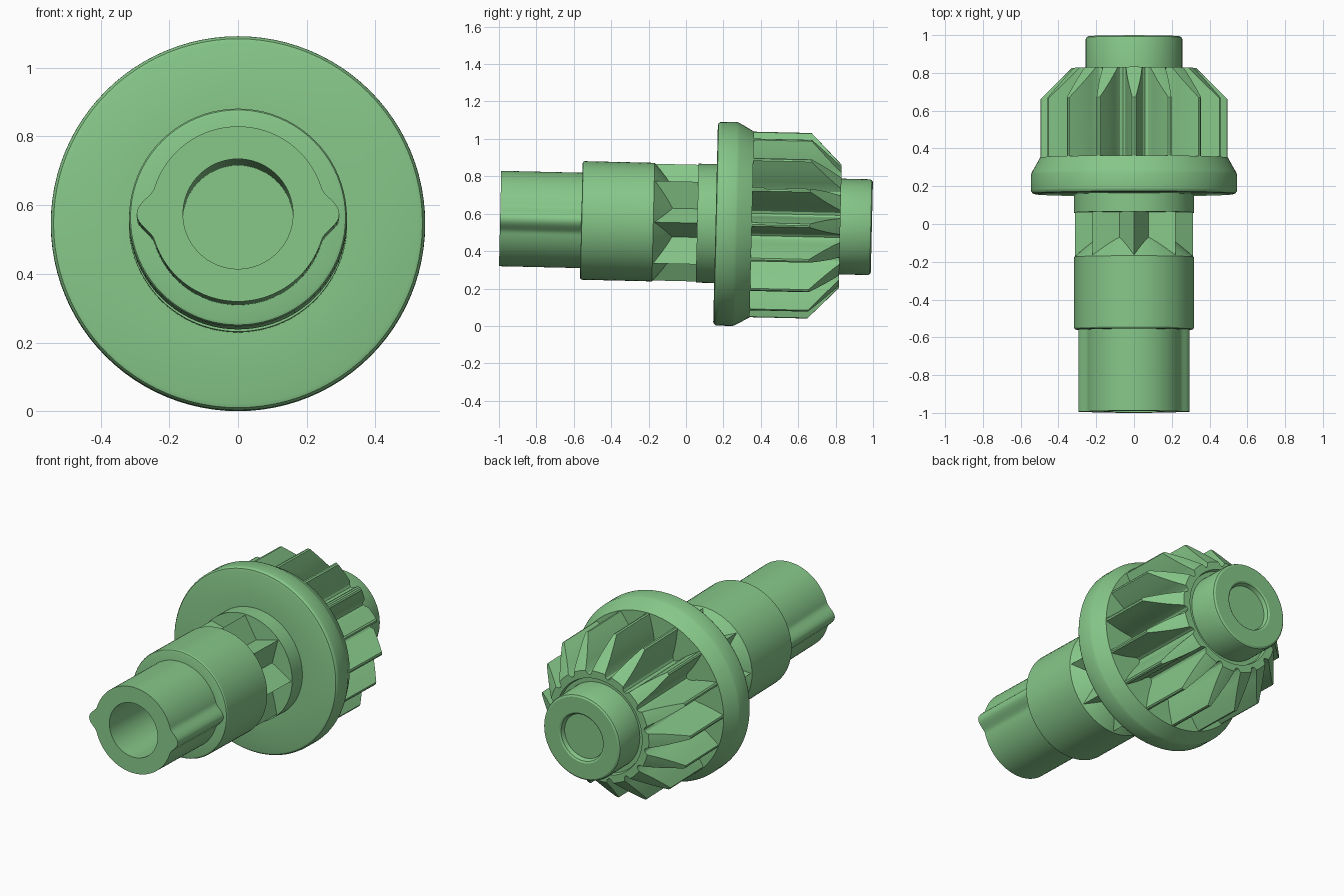
import bpy, bmesh, math
from mathutils import Matrix

if "Cube" in bpy.data.objects:
    bpy.data.objects.remove(bpy.data.objects["Cube"])

# the whole part lies along y, nose-down by a small tilt
TILT = Matrix.Translation((0, 0, 0.551)) @ Matrix.Rotation(-0.0235, 4, 'X')


def even(n):
    return [2 * math.pi * i / n for i in range(n)]


def loft(name, angles, rings, sharp=28):
    """rings: list of functions angle -> (position along axis, radius)."""
    bm = bmesh.new()
    rows = []
    for ring in rings:
        row = []
        for a in angles:
            s, r = ring(a)
            row.append(bm.verts.new((r * math.sin(a), s, r * math.cos(a))))
        rows.append(row)
    n = len(angles)
    for p, q in zip(rows, rows[1:]):
        for i in range(n):
            j = (i + 1) % n
            bm.faces.new((p[i], p[j], q[j], q[i]))
    bmesh.ops.remove_doubles(bm, verts=bm.verts, dist=1e-5)
    bmesh.ops.recalc_face_normals(bm, faces=bm.faces)
    bm.transform(TILT)
    me = bpy.data.meshes.new(name)
    bm.to_mesh(me)
    bm.free()
    me.shade_smooth()
    me.set_sharp_from_angle(angle=math.radians(sharp))
    ob = bpy.data.objects.new(name, me)
    bpy.context.collection.objects.link(ob)
    mat = bpy.data.materials.get("green") or bpy.data.materials.new("green")
    mat.diffuse_color = (0.24, 0.57, 0.25, 1)
    mat.use_nodes = True
    mat.node_tree.nodes["Principled BSDF"].inputs["Base Color"].default_value = mat.diffuse_color
    me.materials.append(mat)
    return ob


def lathe(name, profile, n=80):
    return loft(name, even(n), [lambda a, p=p: p for p in profile])


# front tube: round with two side lobes and a deep bore
def lobed(a):
    d = abs(math.asin(max(-1, min(1, math.cos(a)))))
    return 0.255 + (0.02 * (1 + math.cos(math.pi * d / 0.3)) if d < 0.3 else 0)


loft("front_tube", even(160), [
    lambda a: (-0.2, 0), lambda a: (-0.2, 0.16), lambda a: (-0.994, 0.16),
    lambda a: (-0.994, lobed(a)), lambda a: (-0.5, lobed(a))], 40)

# collar, with a cone behind it that fades into the ribs
lathe("collar", [(-0.56, 0.2), (-0.56, 0.305), (-0.557, 0.313), (-0.55, 0.317),
                 (-0.175, 0.317), (-0.065, 0.19)])

# eight-ridged core
loft("ribbed_core", even(16), [
    lambda a: (-0.19, 0),
    lambda a: (-0.19, 0.312 if round(a / (math.pi / 8)) % 2 == 0 else 0.2),
    lambda a: (0.08, 0.312 if round(a / (math.pi / 8)) % 2 == 0 else 0.2),
    lambda a: (0.08, 0)])

# hub disc and wide flange
lathe("flange", [(0.06, 0), (0.06, 0.318), (0.158, 0.318), (0.158, 0.525),
                 (0.162, 0.537), (0.172, 0.544), (0.18, 0.545), (0.262, 0.545),
                 (0.275, 0.54), (0.352, 0.497), (0.352, 0)], 96)

# gear: narrow-tipped teeth cut back by a cone at the tail end
TEETH = 16
HALF = [(0, 0.496), (0.05, 0.493), (0.12, 0.45), (0.2, 0.405), (0.27, 0.365),
        (0.33, 0.33), (0.4, 0.312), (0.5, 0.305)]
tooth = [(-f, r) for f, r in HALF[:0:-1]][1:] + HALF
gear_r = {}
for k in range(TEETH):
    for f, r in tooth:
        gear_r[(k + f) * 2 * math.pi / TEETH] = r
S0, S1, R0, R1 = 0.66, 0.825, 0.496, 0.33


def cone_hit(a):
    r = gear_r[a]
    return min(S1, S0 + (R0 - r) / (R0 - R1) * (S1 - S0)), r


loft("gear_teeth", list(gear_r), [
    lambda a: (0.34, 0), lambda a: (0.34, gear_r[a]), cone_hit,
    lambda a: (S1, min(gear_r[a], R1)), lambda a: (S1, 0.285),
    lambda a: (S1 - 0.02, 0.28), lambda a: (S1 - 0.02, 0.2)], 24)

# tail boss with a shallow dished end
lathe("tail_boss", [(0.78, 0), (0.78, 0.256), (0.978, 0.256), (0.988, 0.252),
                    (0.994, 0.242), (0.994, 0.15), (0.988, 0.14),
                    (0.965, 0.132), (0.965, 0)])
